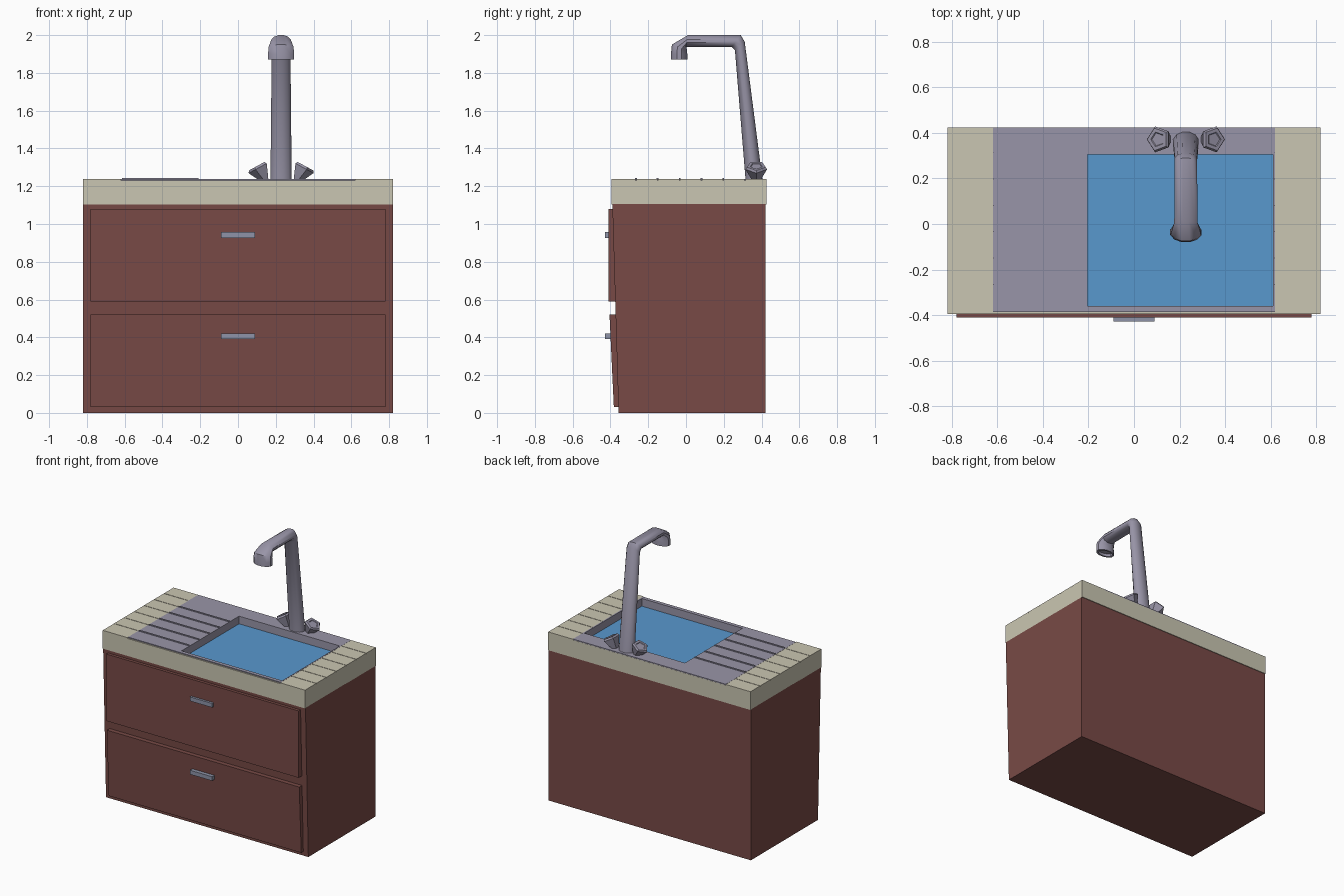
import bpy, bmesh, math
from mathutils import Vector

if "Cube" in bpy.data.objects:
    bpy.data.objects.remove(bpy.data.objects["Cube"], do_unlink=True)


def material(name, rgb):
    linear = [((c / 255 + 0.055) / 1.055) ** 2.4 for c in rgb] + [1]
    mat = bpy.data.materials.new(name)
    mat.use_nodes = True
    mat.diffuse_color = linear
    mat.node_tree.nodes["Principled BSDF"].inputs["Base Color"].default_value = linear
    return mat


WOOD = material("red brown wood", (120, 74, 70))
CREAM = material("cream counter", (202, 198, 178))
STEEL = material("grey steel", (153, 149, 168))
HANDLE = material("blue grey metal", (142, 148, 168))
WATER = material("blue water", (88, 152, 206))


def finish(name, bm, mat, smooth=False):
    bmesh.ops.recalc_face_normals(bm, faces=bm.faces)
    mesh = bpy.data.meshes.new(name)
    bm.to_mesh(mesh)
    bm.free()
    mesh.materials.append(mat)
    obj = bpy.data.objects.new(name, mesh)
    bpy.context.collection.objects.link(obj)
    if smooth:
        bpy.ops.object.select_all(action="DESELECT")
        obj.select_set(True)
        bpy.context.view_layer.objects.active = obj
        bpy.ops.object.shade_smooth_by_angle(angle=math.radians(40))
    return obj


def loft(name, rings, mat, closed=False, smooth=False):
    """Skin a list of rings; either cap the ends or join last to first."""
    bm = bmesh.new()
    loops = [[bm.verts.new(p) for p in ring] for ring in rings]
    pairs = list(zip(loops, loops[1:]))
    if closed:
        pairs.append((loops[-1], loops[0]))
    else:
        bm.faces.new(loops[0])
        bm.faces.new(loops[-1])
    for a, b in pairs:
        n = len(a)
        for i in range(n):
            j = (i + 1) % n
            bm.faces.new((a[i], a[j], b[j], b[i]))
    return finish(name, bm, mat, smooth)


def rect(x0, x1, y0, y1, z):
    return [(x0, y0, z), (x1, y0, z), (x1, y1, z), (x0, y1, z)]


def box(name, x0, x1, y0, y1, z0, z1, mat):
    return loft(name, [rect(x0, x1, y0, y1, z0), rect(x0, x1, y0, y1, z1)], mat)


# Cabinet with a front that leans outwards towards the top
W = 0.82
loft("cabinet", [rect(-W, W, -0.357, 0.42, 0), rect(-W, W, -0.39, 0.42, 1.105)], WOOD)

# Drawer fronts and their handles
loft("lower_drawer", [rect(-0.78, 0.78, -0.382, -0.33, 0.03),
                      rect(-0.78, 0.78, -0.405, -0.35, 0.52)], WOOD)
box("upper_drawer", -0.78, 0.78, -0.411, -0.36, 0.59, 1.08, WOOD)
for name, z in (("lower_handle", 0.39), ("upper_handle", 0.927)):
    box(name, -0.09, 0.09, -0.428, -0.39, z, z + 0.03, HANDLE)

# Counter slab with an opening for the basin
outer = (-W, W, -0.395, 0.425)
opening = (-0.215, 0.614, -0.37, 0.315)
loft("counter", [rect(*outer, 1.103), rect(*outer, 1.231),
                 rect(*opening, 1.231), rect(*opening, 1.103)], CREAM, closed=True)

# Planks on both ends of the counter
seams = [-0.395, -0.265, -0.15, -0.033, 0.082, 0.197, 0.313, 0.425]
GAP = 0.002
for side, x0, x1 in (("right", -W, -0.62), ("left", 0.62, W)):
    for i, (a, b) in enumerate(zip(seams, seams[1:])):
        y0 = a + (GAP if i else 0)
        y1 = b - (GAP if i < len(seams) - 2 else 0)
        box(f"{side}_plank_{i + 1}", x0, x1, y0, y1, 1.225, 1.237, CREAM)

# Steel sink top with basin walls, and the water
plate = (-0.62, 0.62, -0.387, 0.424)
basin = (-0.205, 0.61, -0.36, 0.305)
loft("sink_top", [rect(*plate, 1.225), rect(*plate, 1.238),
                  rect(*basin, 1.238), rect(*basin, 1.175)], STEEL, closed=True)
box("water", *basin, 1.17, 1.182, WATER)

# Draining ridges
for i, y in enumerate(seams[1:6]):
    box(f"drain_ridge_{i + 1}", -0.615, -0.21, y - 0.005, y + 0.005, 1.23, 1.244, STEEL)

# Tap: oval sections, each given by outer and inner (y, z) ends and a half width
TAP_X = 0.228
sections = [
    ((0.405, 1.235), (0.315, 1.235), 0.057),
    ((0.311, 1.965), (0.259, 1.92), 0.050),
    ((0.290, 2.0), (0.243, 1.937), 0.050),
    ((0.010, 2.0), (0.000, 1.937), 0.052),
    ((-0.075, 1.95), (0.006, 1.915), 0.067),
    ((-0.080, 1.9), (0.007, 1.9), 0.070),
    ((-0.080, 1.87), (0.007, 1.87), 0.070),
    ((-0.068, 1.87), (-0.005, 1.87), 0.056),
    ((-0.068, 1.89), (-0.005, 1.89), 0.056),
]
SIDES = 12
rings = []
for out, inn, half in sections:
    mid = (Vector(out) + Vector(inn)) / 2
    reach = (Vector(out) - Vector(inn)) / 2
    ring = []
    for k in range(SIDES):
        t = math.tau * (k + 0.5) / SIDES
        p = mid + reach * math.cos(t) * 1.03
        ring.append((TAP_X + half * math.sin(t) * 1.02, p.x, min(p.y, 2.0)))
    rings.append(ring)
loft("tap", rings, STEEL, smooth=True)

# Five-sided tap knobs, flaring outwards to either side
for name, s in (("right_knob", -1), ("left_knob", 1)):
    axis = Vector((s * 0.48, 0, 0.88)).normalized()
    across = Vector((0, 1, 0))
    up = axis.cross(across)
    foot = Vector((TAP_X + s * 0.083, 0.372, 1.232))
    rings = []
    for height, radius in ((0, 0.022), (0.075, 0.06), (0.087, 0.052), (0.087, 0.034), (0.083, 0.030)):
        rings.append([foot + axis * height + radius * (across * math.sin(math.tau * k / 5)
                      - s * up * math.cos(math.tau * k / 5)) for k in range(5)])
    loft(name, rings, STEEL)
